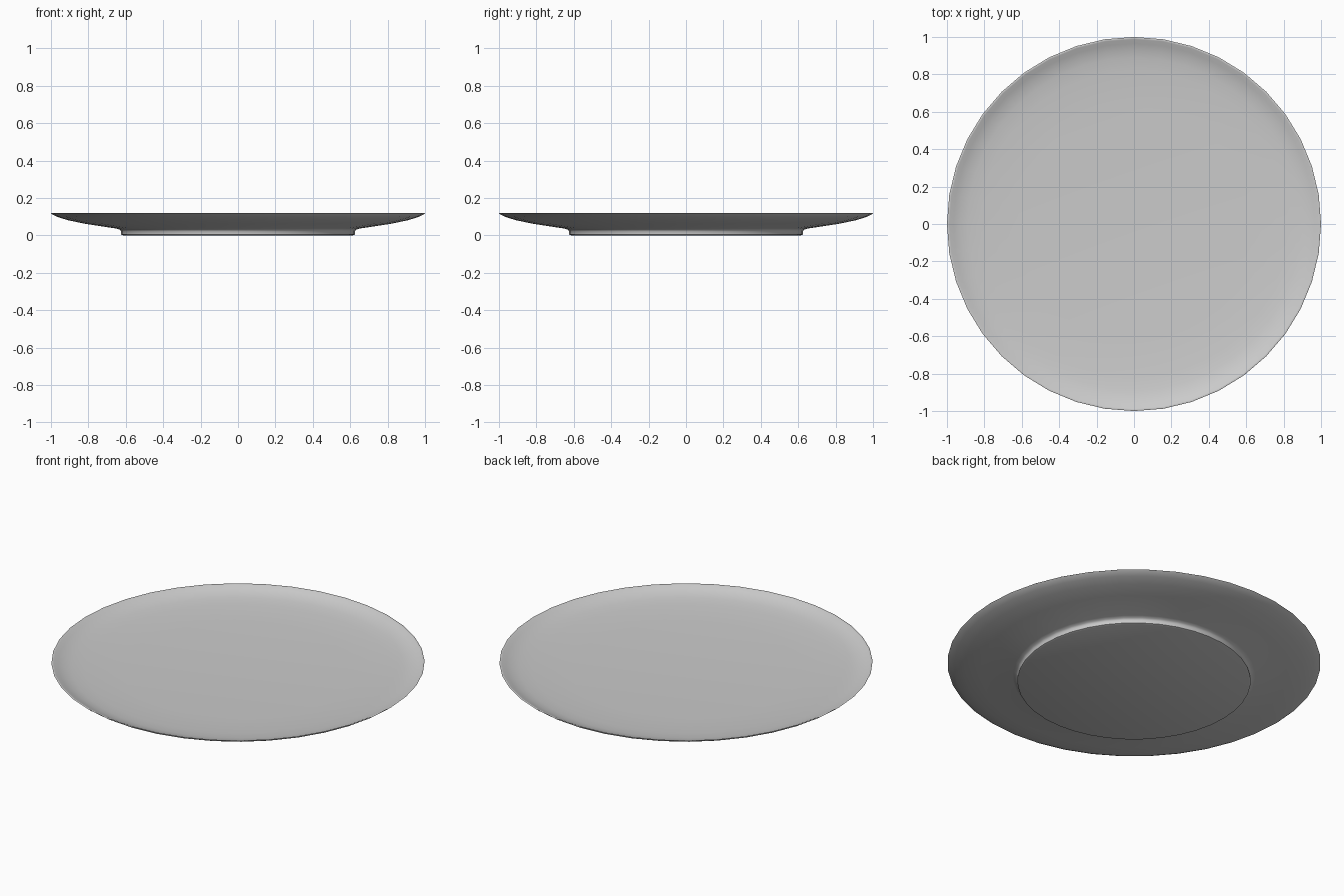
import bpy, bmesh, math

cube = bpy.data.objects.get("Cube")
if cube:
    bpy.data.objects.remove(cube, do_unlink=True)

SIDES = 40

# Glaze colour
glaze = bpy.data.materials.new("grey_glaze")
glaze.use_nodes = True
colour = (0.6, 0.6, 0.6, 1)
glaze.diffuse_color = colour
glaze.node_tree.nodes["Principled BSDF"].inputs["Base Color"].default_value = colour

# Plate cross-section (radius, height): foot, underside, rim, dished top
profile = [
    (0.615, 0), (0.625, 0.004), (0.625, 0.022), (0.633, 0.031), (0.65, 0.036),
    (0.82, 0.062), (0.91, 0.081), (0.965, 0.098), (0.99, 0.110), (1.0, 0.118),
    (0.997, 0.12), (0.988, 0.117), (0.965, 0.106), (0.93, 0.094), (0.89, 0.086),
    (0.82, 0.079), (0.62, 0.068),
]

# Turn the profile around z and cap both ends
bm = bmesh.new()
rings = []
for radius, height in profile:
    ring = []
    for i in range(SIDES):
        a = math.tau * i / SIDES
        ring.append(bm.verts.new((radius * math.cos(a), radius * math.sin(a), height)))
    rings.append(ring)
for low, high in zip(rings, rings[1:]):
    for i in range(SIDES):
        j = (i + 1) % SIDES
        bm.faces.new((low[i], low[j], high[j], high[i]))
bm.faces.new(rings[0][::-1])
bm.faces.new(rings[-1])
bmesh.ops.recalc_face_normals(bm, faces=bm.faces)

mesh = bpy.data.meshes.new("plate")
bm.to_mesh(mesh)
bm.free()
mesh.materials.append(glaze)
plate = bpy.data.objects.new("plate", mesh)
bpy.context.collection.objects.link(plate)

# Smooth shading with a crisp foot edge
bpy.ops.object.select_all(action='DESELECT')
plate.select_set(True)
bpy.context.view_layer.objects.active = plate
bpy.ops.object.shade_smooth_by_angle(angle=math.radians(60))
